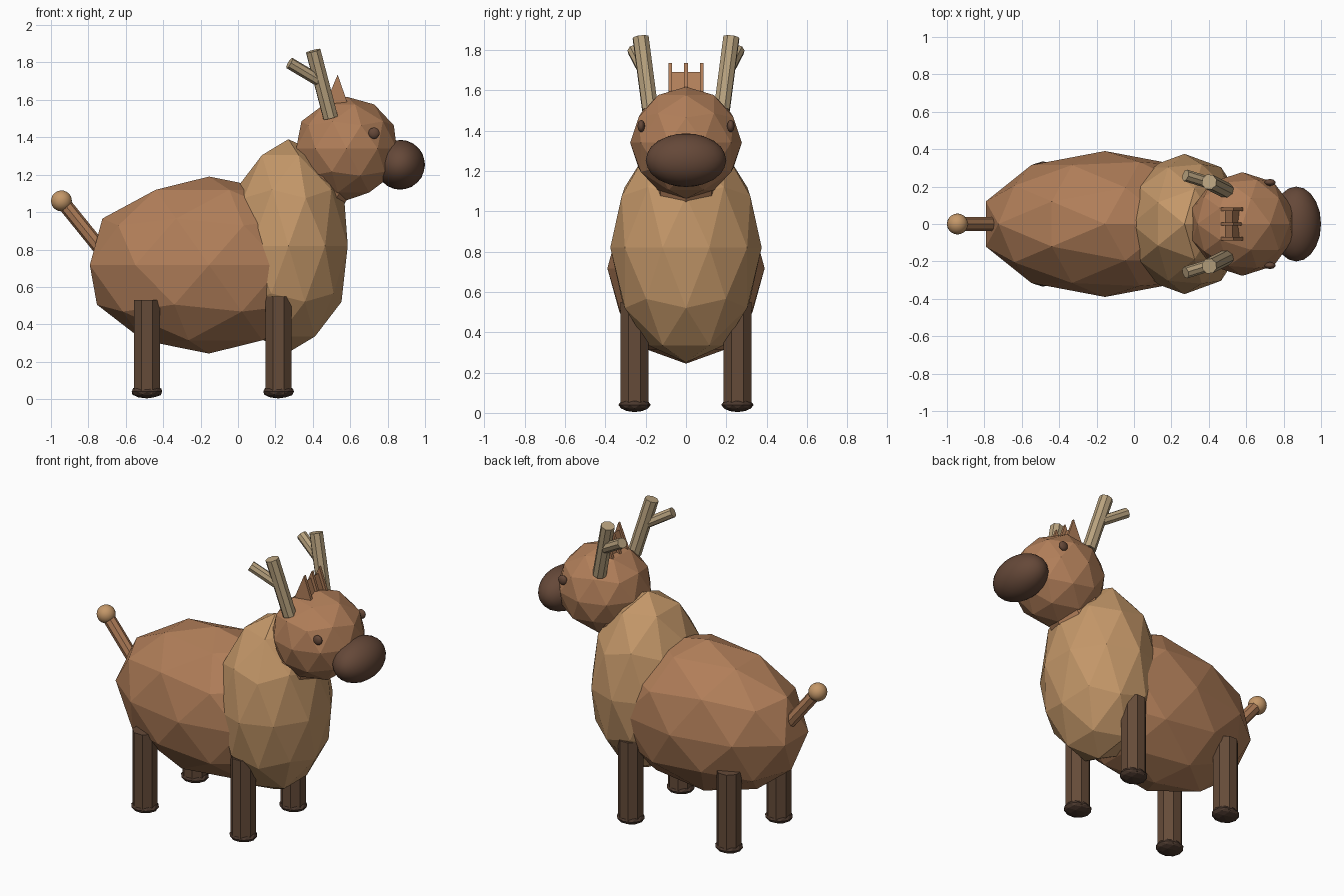
import bpy, math
from mathutils import Vector

if "Cube" in bpy.data.objects:
    bpy.data.objects.remove(bpy.data.objects["Cube"])


def material(name, rgb):
    m = bpy.data.materials.new(name)
    m.diffuse_color = (*rgb, 1)
    m.use_nodes = True
    m.node_tree.nodes["Principled BSDF"].inputs["Base Color"].default_value = m.diffuse_color
    return m


FUR = material("fur", (0.44, 0.21, 0.10))
PALE = material("pale_fur", (0.55, 0.31, 0.14))
DARK = material("dark_fur", (0.13, 0.07, 0.04))
SNOUT = material("snout_brown", (0.13, 0.065, 0.04))
HOOF = material("hoof_brown", (0.07, 0.04, 0.027))
HORN = material("horn", (0.48, 0.36, 0.21))


def finish(name, mat):
    ob = bpy.context.object
    ob.name = name
    ob.data.materials.append(mat)
    return ob


def ball(name, loc, size, mat, sub=2, smooth=False):
    bpy.ops.mesh.primitive_ico_sphere_add(subdivisions=sub, radius=1, location=loc)
    ob = finish(name, mat)
    ob.scale = size
    if smooth:
        bpy.ops.object.shade_smooth()
    return ob


def rod(name, a, b, r, mat, sides=8, turn=0.0):
    a, b = Vector(a), Vector(b)
    d = b - a
    bpy.ops.mesh.primitive_cylinder_add(vertices=sides, radius=r, depth=d.length,
                                        location=(a + b) / 2)
    ob = finish(name, mat)
    ob.rotation_euler = d.to_track_quat('Z', 'Y').to_euler() if d.xy.length > 1e-4 else (0, 0, turn)
    return ob


def wedge(name, tri, y0, y1, mat):
    # triangle in the xz plane, extruded along y
    v = [(x, y0, z) for x, z in tri] + [(x, y1, z) for x, z in tri]
    f = [(0, 1, 2), (5, 4, 3), (0, 3, 4, 1), (1, 4, 5, 2), (2, 5, 3, 0)]
    me = bpy.data.meshes.new(name)
    me.from_pydata(v, [], f)
    ob = bpy.data.objects.new(name, me)
    bpy.context.collection.objects.link(ob)
    me.materials.append(mat)
    return ob


# Body, chest, neck, head
ball("body", (-0.155, 0, 0.717), (0.67, 0.39, 0.473), FUR)
ball("chest", (0.27, 0, 0.82), (0.333, 0.375, 0.57), PALE)
rod("neck", (0.35, 0, 1.03), (0.52, 0, 1.31), 0.18, FUR)
ball("head", (0.58, 0, 1.34), (0.283, 0.277, 0.277), FUR)
ball("snout", (0.868, 0, 1.253), (0.132, 0.2, 0.133), SNOUT, 3, True)

# Tail
rod("tail", (-0.74, 0, 0.81), (-0.93, 0, 1.045), 0.038, FUR)
ball("tail_tip", (-0.944, 0, 1.06), (0.056, 0.056, 0.056), PALE, 3, True)

for side, s in (("left", 1), ("right", -1)):
    # Legs and hooves
    for end, x, top in (("front", 0.217, 0.55), ("back", -0.487, 0.53)):
        rod(f"{end}_leg_{side}", (x, s * 0.255, 0.03), (x, s * 0.255, top),
            0.076, DARK, 8, math.pi / 8)
        ball(f"{end}_hoof_{side}", (x, s * 0.255, 0.04), (0.086, 0.08, 0.036), HOOF)
    # Eyes
    ball(f"eye_{side}", (0.727, s * 0.222, 1.422), (0.03, 0.018, 0.03), SNOUT, 3, True)
    # Antlers
    rod(f"antler_{side}", (0.495, s * 0.178, 1.505), (0.402, s * 0.225, 1.862), 0.042, HORN)
    rod(f"antler_branch_{side}", (0.43, s * 0.212, 1.705), (0.275, s * 0.26, 1.797), 0.032, HORN)

# Forelock: three thin spikes joined by a low ridge
for i, y in enumerate((-0.078, 0, 0.078)):
    wedge(f"forelock_spike_{i}", ((0.45, 1.54), (0.533, 1.735), (0.59, 1.57)),
          y - 0.009, y + 0.009, FUR)
wedge("forelock_ridge", ((0.48, 1.56), (0.527, 1.69), (0.575, 1.56)), -0.078, 0.078, FUR)
